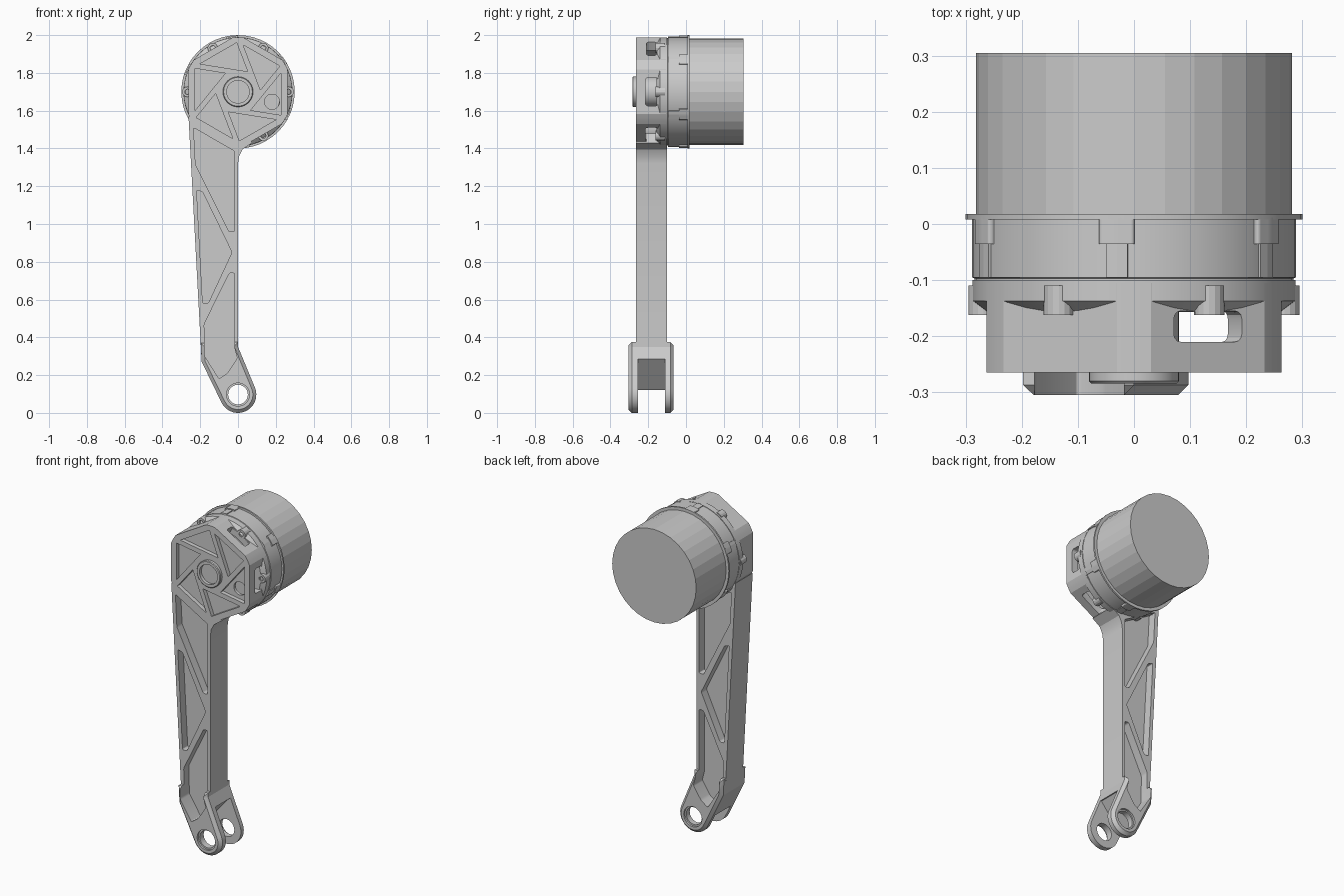
import bpy, bmesh
from math import sin, cos, radians, acos
from mathutils import Vector

if "Cube" in bpy.data.objects:
    bpy.data.objects.remove(bpy.data.objects["Cube"])

CZ = 1.70   # height of the motor axis
LZ = 0.097  # height of the lower pin


def pol(r, deg, cz=CZ):
    return (r * cos(radians(deg)), cz + r * sin(radians(deg)))


def circle(r, n=32, x=0, z=CZ):
    return [(x + p[0], p[1]) for p in (pol(r, 360 * i / n, z) for i in range(n))]


def link(bm, name):
    bmesh.ops.recalc_face_normals(bm, faces=bm.faces[:])
    me = bpy.data.meshes.new(name)
    bm.to_mesh(me)
    bm.free()
    ob = bpy.data.objects.new(name, me)
    bpy.context.collection.objects.link(ob)
    return ob


def prism(name, pts, y0, y1, corner=0, rim=0):
    """Extrude an x-z outline along y, with optional rounded corners / chamfered rims."""
    bm = bmesh.new()
    f = bm.faces.new([bm.verts.new((x, y0, z)) for x, z in pts])
    g = bmesh.ops.extrude_face_region(bm, geom=[f])
    for v in g['geom']:
        if isinstance(v, bmesh.types.BMVert):
            v.co.y = y1
    def along(e):
        return abs(e.verts[0].co.y - e.verts[1].co.y) > 1e-5
    if corner:
        bmesh.ops.bevel(bm, geom=[e for e in bm.edges if along(e)], offset=corner,
                        segments=4, profile=0.5, affect='EDGES', clamp_overlap=True)
    if rim:
        bmesh.ops.bevel(bm, geom=[e for e in bm.edges if not along(e)], offset=rim,
                        segments=1, affect='EDGES', clamp_overlap=True)
    return link(bm, name)


def lathe(name, prof, n=48):
    """Revolve (radius, y) points around the motor axis, closing both ends."""
    bm = bmesh.new()
    rings = [[bm.verts.new((x, y, z)) for x, z in circle(r, n)] for r, y in prof]
    for a, b in zip(rings, rings[1:]):
        for i in range(n):
            bm.faces.new((a[i], a[(i + 1) % n], b[(i + 1) % n], b[i]))
    bm.faces.new(rings[0])
    bm.faces.new(rings[-1])
    return link(bm, name)


def cut(ob, cutter):
    cutter.hide_render = True
    m = ob.modifiers.new('cut', 'BOOLEAN')
    m.operation, m.solver, m.object = 'DIFFERENCE', 'EXACT', cutter
    bpy.context.view_layer.objects.active = ob
    bpy.ops.object.modifier_apply(modifier=m.name)
    bpy.data.objects.remove(cutter)


def smooth(*obs):
    bpy.ops.object.select_all(action='DESELECT')
    for o in obs:
        o.select_set(True)
    bpy.context.view_layer.objects.active = obs[0]
    bpy.ops.object.shade_smooth_by_angle(angle=radians(20))


# Motor drum, flange and grooved ring
prism('motor_drum', circle(0.282, 32), 0.012, 0.305)
flange = lathe('motor_flange', [(0.30, 0.008), (0.30, 0.018)])
ring = lathe('motor_ring', [(0.284, -0.102), (0.284, -0.097), (0.289, -0.095), (0.289, 0.01)])

# Clamp tabs around the ring, each with a narrow post below
for k in range(6):
    a = 36 + 60 * k
    for name, half, r, y0, y1, c in (('ring_tab', 6.2, 0.299, -0.036, 0.012, 0.006),
                                     ('ring_post', 3.8, 0.293, -0.095, -0.03, 0)):
        prism(f'{name}_{k}', [pol(0.27, a - half), pol(r, a - half), pol(r + 0.001, a),
                              pol(r, a + half), pol(0.27, a + half)], y0, y1, c)

# Gearbox housing: rounded hexagon, hollow inside
hexagon = [pol(0.288, 30 + 60 * k + d) for k in range(6) for d in (-6, -2, 2, 6)]
housing = prism('gear_housing', hexagon, -0.265, -0.105)
cut(housing, prism('cavity', circle(0.225, 40), -0.222, -0.125))

# Pinwheel pockets in the front of the housing
R, D = 0.28, 0.10
turn = acos(D / R) * 57.2958
for k in range(6):
    a = 30 + 60 * k
    tri = [Vector(pol(R, a)), Vector(pol(R, a + 60)),
           Vector(pol(D / cos(radians(30)), a - turn + 30))]
    L = [(tri[1] - tri[2]).length, (tri[2] - tri[0]).length, (tri[0] - tri[1]).length]
    c = sum((t * l for t, l in zip(tri, L)), Vector((0, 0))) / sum(L)
    cut(housing, prism('pocket', [tuple(c + (t - c) * 0.8) for t in tri], -0.3, -0.24))

# Windows through the right-hand flats
for a, half, y0, y1 in ((0, 0.075, -0.215, -0.148), (60, 0.07, -0.21, -0.155),
                        (300, 0.075, -0.215, -0.148)):
    bm = bmesh.new()
    bmesh.ops.create_cube(bm, size=1)
    bmesh.ops.scale(bm, vec=(0.16, y1 - y0, 2 * half), verts=bm.verts)
    bmesh.ops.bevel(bm, geom=[e for e in bm.edges if
                              abs(e.verts[0].co.x - e.verts[1].co.x) > 0.1],
                    offset=0.014, segments=3, profile=0.5, affect='EDGES')
    w = link(bm, 'window')
    x, z = pol(0.26, a)
    w.location = (x, (y0 + y1) / 2, z)
    w.rotation_euler = (0, -radians(a), 0)
    bpy.context.view_layer.update()
    cut(housing, w)
cut(housing, prism('sensor_hole', circle(0.04, 24, 0.18, 1.647), -0.4, -0.2))

# Rear collar of the housing and its screw bosses
collar = lathe('housing_collar', [(0.262, -0.157), (0.288, -0.137), (0.288, -0.1)])
cut(collar, prism('bore', circle(0.225, 40), -0.3, -0.125))
for k in range(6):
    x, z = pol(0.268, 60 * k)
    boss = prism(f'screw_boss_{k}', circle(0.027, 16, x, z), -0.162, -0.11)
    cut(boss, prism('socket', circle(0.014, 12, x, z), -0.2, -0.145))

# Central hub with a blind bore
hub = lathe('center_hub', [(0.076, -0.284), (0.08, -0.28), (0.08, -0.12)], 40)
cut(hub, prism('bore', circle(0.06, 32), -0.3, -0.24))

# Arm bar with a fillet into the housing
bar = prism('arm_bar', [(-0.262, 1.57), (-0.260, 1.53), (-0.194, 0.30), (0, 0.36), (0, 1.32),
                        (0.006, 1.36), (0.024, 1.395), (0.075, 1.43), (0.06, 1.45),
                        (0, 1.425)], -0.265, -0.1)

# Fork at the bottom, outline tangent to the pin lug
lug = [pol(0.097, 206 + 176 * i / 18, LZ) for i in range(19)]
fork = prism('arm_fork', [(0, 0.35), (0, 0.375), (-0.1975, 0.37), (-0.192, 0.27)] + lug,
             -0.305, -0.065, rim=0.018)

# Truss pockets, cut from both sides to leave a thin web
pockets = [
    [(-0.235, 1.51), (-0.018, 1.385), (-0.018, 0.96), (-0.048, 0.96), (-0.225, 1.315)],
    [(-0.219, 1.18), (-0.188, 1.17), (-0.032, 0.85), (-0.158, 0.58), (-0.187, 0.58)],
    [(-0.176, 0.30), (-0.179, 0.47), (-0.046, 0.74), (-0.018, 0.74), (-0.018, 0.34),
     (-0.004, 0.29), (-0.055, 0.212), (-0.1, 0.18)]]
for i, p in enumerate(pockets):
    for y0, y1 in ((-0.4, -0.215), (-0.15, 0.05)):
        for part in ((bar, fork) if i == 2 else (bar,)):
            cut(part, prism('pocket', p, y0, y1, corner=0.008))

# Fork slot and pin holes
cut(fork, prism('slot', [(0.02, 0.285), (0.3, 0.285), (0.3, -0.1), (-0.2, -0.1),
                         (-0.2, 0.02), (-0.12, 0.12)], -0.255, -0.11))
cut(fork, prism('pin_hole', circle(0.052, 32, 0, LZ), -0.5, 0.1))
for y0, y1 in ((-0.4, -0.293), (-0.077, 0.1)):
    cut(fork, prism('counterbore', circle(0.061, 32, 0, LZ), y0, y1))

smooth(flange, ring, housing, collar, hub, bar, fork)
